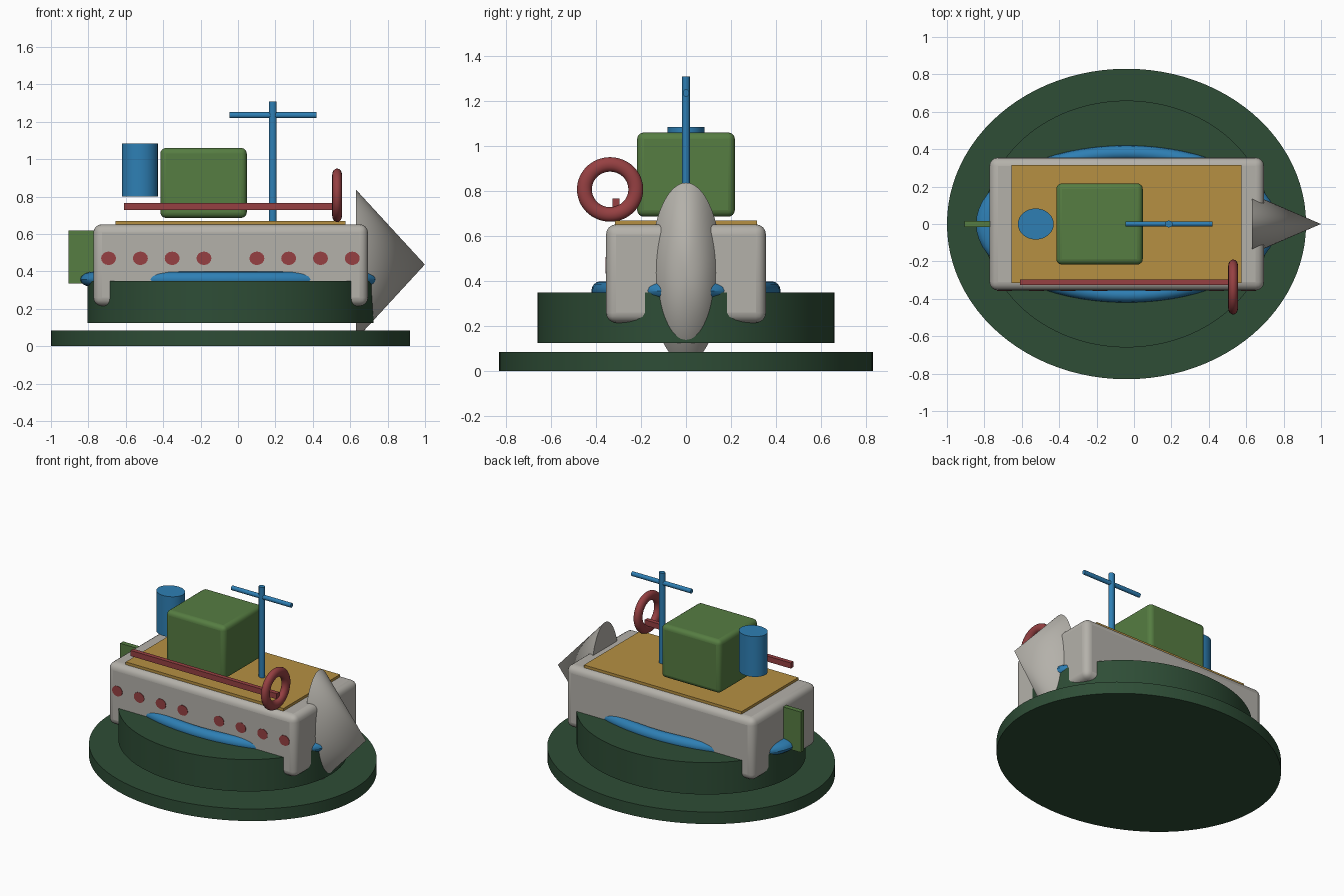
import bpy, math
from mathutils import Matrix, Vector

if "Cube" in bpy.data.objects:
    bpy.data.objects.remove(bpy.data.objects["Cube"])


def srgb(r, g, b):
    return tuple(((c / 255 + 0.055) / 1.055) ** 2.4 for c in (r, g, b)) + (1.0,)


def material(name, rgb):
    m = bpy.data.materials.new(name)
    m.diffuse_color = srgb(*rgb)
    m.use_nodes = True
    m.node_tree.nodes["Principled BSDF"].inputs["Base Color"].default_value = m.diffuse_color
    return m


DARK = material("dark_green", (46, 77, 54))
GREY = material("warm_grey", (180, 177, 170))
GREEN = material("leaf_green", (86, 125, 66))
OCHRE = material("ochre", (182, 144, 66))
RED = material("brick_red", (150, 64, 66))
BLUE = material("blue", (46, 127, 180))


def finish(name, mat, scale, loc, rot=None, smooth=True, bevel=0):
    # Bake rotation then scale into the mesh, so round parts may become elliptical
    ob = bpy.context.object
    ob.name = name
    m = Matrix.Diagonal(Vector((*scale, 1)))
    if rot:
        m = m @ Matrix.Rotation(math.radians(90), 4, rot)
    ob.data.transform(m)
    ob.location = loc
    ob.data.materials.append(mat)
    if smooth:
        bpy.ops.object.shade_smooth_by_angle(angle=math.radians(35))
    if bevel:
        mod = ob.modifiers.new("rounded_edges", 'BEVEL')
        mod.width = bevel
        mod.segments = 4
    return ob


def box(name, mat, lo, hi, bevel=0):
    bpy.ops.mesh.primitive_cube_add(size=1)
    lo, hi = Vector(lo), Vector(hi)
    return finish(name, mat, hi - lo, (lo + hi) / 2, smooth=bevel > 0, bevel=bevel)


def cylinder(name, mat, half, loc, rot=None, sides=32):
    bpy.ops.mesh.primitive_cylinder_add(radius=1, depth=2, vertices=sides)
    return finish(name, mat, half, loc, rot)


def ring(name, mat, tube, scale, loc, rot=None):
    bpy.ops.mesh.primitive_torus_add(major_radius=1, minor_radius=tube,
                                     major_segments=64, minor_segments=16)
    return finish(name, mat, scale, loc, rot)


CX = -0.04  # shared centre line of base, hull and deck

# Stepped oval base
cylinder("base_disc", DARK, (0.96, 0.83, 0.0425), (CX, 0, 0.0425), sides=96)
cylinder("upper_disc", DARK, (0.765, 0.66, 0.1125), (CX, 0, 0.2375), sides=96)

# Hull, waterline ring and pointed bow
box("hull", GREY, (-0.773, -0.355, 0.215), (0.695, 0.355, 0.652), bevel=0.045)
ring("waterline_ring", BLUE, 0.105, (0.7285, 0.38, 0.4), (CX, 0, 0.357))
bpy.ops.mesh.primitive_cone_add(radius1=1, depth=2, vertices=64)
finish("bow_cone", GREY, (0.184, 0.16, 0.40), (0.815, 0, 0.437), rot='Y')

# Deck, cabin, funnel and rudder
box("deck", OCHRE, (-0.655, -0.315, 0.63), (0.575, 0.315, 0.67))
box("cabin", GREEN, (-0.415, -0.217, 0.686), (0.047, 0.217, 1.06), bevel=0.03)
cylinder("funnel", BLUE, (0.096, 0.083, 0.142), (-0.525, 0, 0.942))
box("rudder", GREEN, (-0.907, -0.017, 0.335), (-0.72, 0.017, 0.62))

# Mast with crossbar
cylinder("mast", BLUE, (0.021, 0.018, 0.325), (0.186, 0, 0.983), sides=16)
cylinder("crossbar", BLUE, (0.232, 0.014, 0.016), (0.187, 0, 1.235), rot='Y', sides=16)

# Handrail and lifebuoy on the front side
box("handrail", RED, (-0.61, -0.326, 0.728), (0.53, -0.296, 0.767))
ring("lifebuoy", RED, 0.29, (0.09, 0.114, 0.111), (0.53, -0.337, 0.807), rot='Y')

# Two groups of four portholes on the front side of the hull
for i in range(8):
    x = -0.692 + 0.17 * i + (0.113 if i > 3 else 0)
    cylinder("porthole_%d" % (i + 1), RED, (0.04, 0.004, 0.036),
             (x, -0.354, 0.47), rot='X', sides=16)
